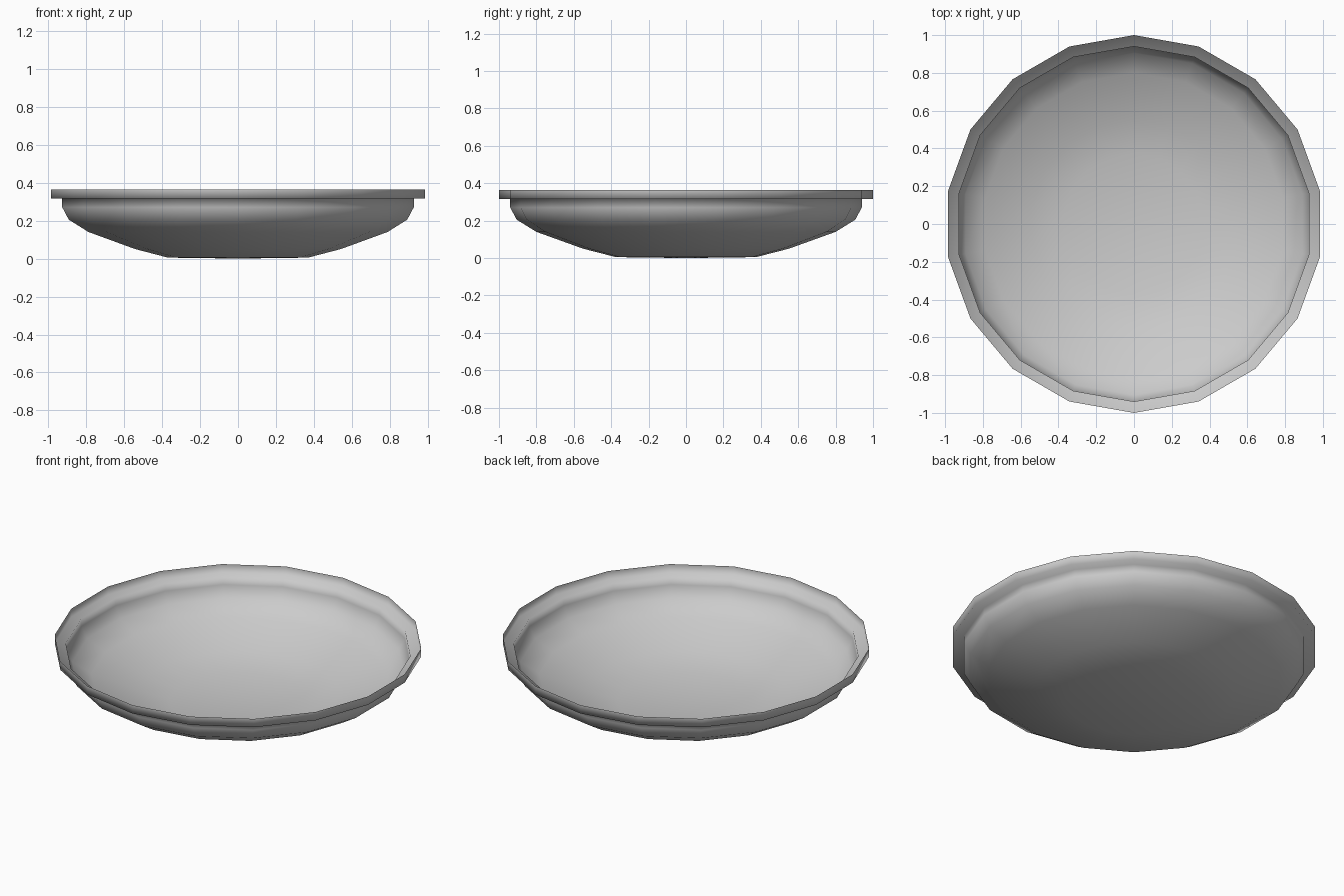
import bpy
import bmesh
import math
from mathutils import Vector

cube = bpy.data.objects.get("Cube")
if cube:
    bpy.data.objects.remove(cube)

SIDES = 18

# Plain grey material
grey = bpy.data.materials.new("plain_grey")
grey.use_nodes = True
colour = (0.6, 0.6, 0.6, 1)
grey.diffuse_color = colour
grey.node_tree.nodes["Principled BSDF"].inputs["Base Color"].default_value = colour

# Thin shell profile as (radius, height): base, curved bowl, ledge, upright rim
profile = [(0, 0), (0.375, 0.005), (0.55, 0.05), (0.80, 0.14), (0.905, 0.205),
           (0.94, 0.27), (0.94, 0.315), (1.0, 0.315), (1.0, 0.365)]

# Revolve the profile around the vertical axis
bm = bmesh.new()
points = [bm.verts.new((0, r, z)) for r, z in profile]
edges = [bm.edges.new(pair) for pair in zip(points, points[1:])]
bmesh.ops.spin(bm, geom=points + edges, cent=(0, 0, 0), axis=(0, 0, 1),
               angle=math.tau, steps=SIDES, use_merge=False)
bmesh.ops.remove_doubles(bm, verts=bm.verts[:], dist=0.001)

# Point the shell outward
bmesh.ops.recalc_face_normals(bm, faces=bm.faces[:])
base = min(bm.faces, key=lambda f: f.calc_center_median().z)
if base.normal.dot(Vector((0, 0, 1))) > 0:
    bmesh.ops.reverse_faces(bm, faces=bm.faces[:])
for face in bm.faces:
    face.smooth = True

mesh = bpy.data.meshes.new("dish")
bm.to_mesh(mesh)
bm.free()
mesh.materials.append(grey)
dish = bpy.data.objects.new("dish", mesh)
bpy.context.collection.objects.link(dish)
